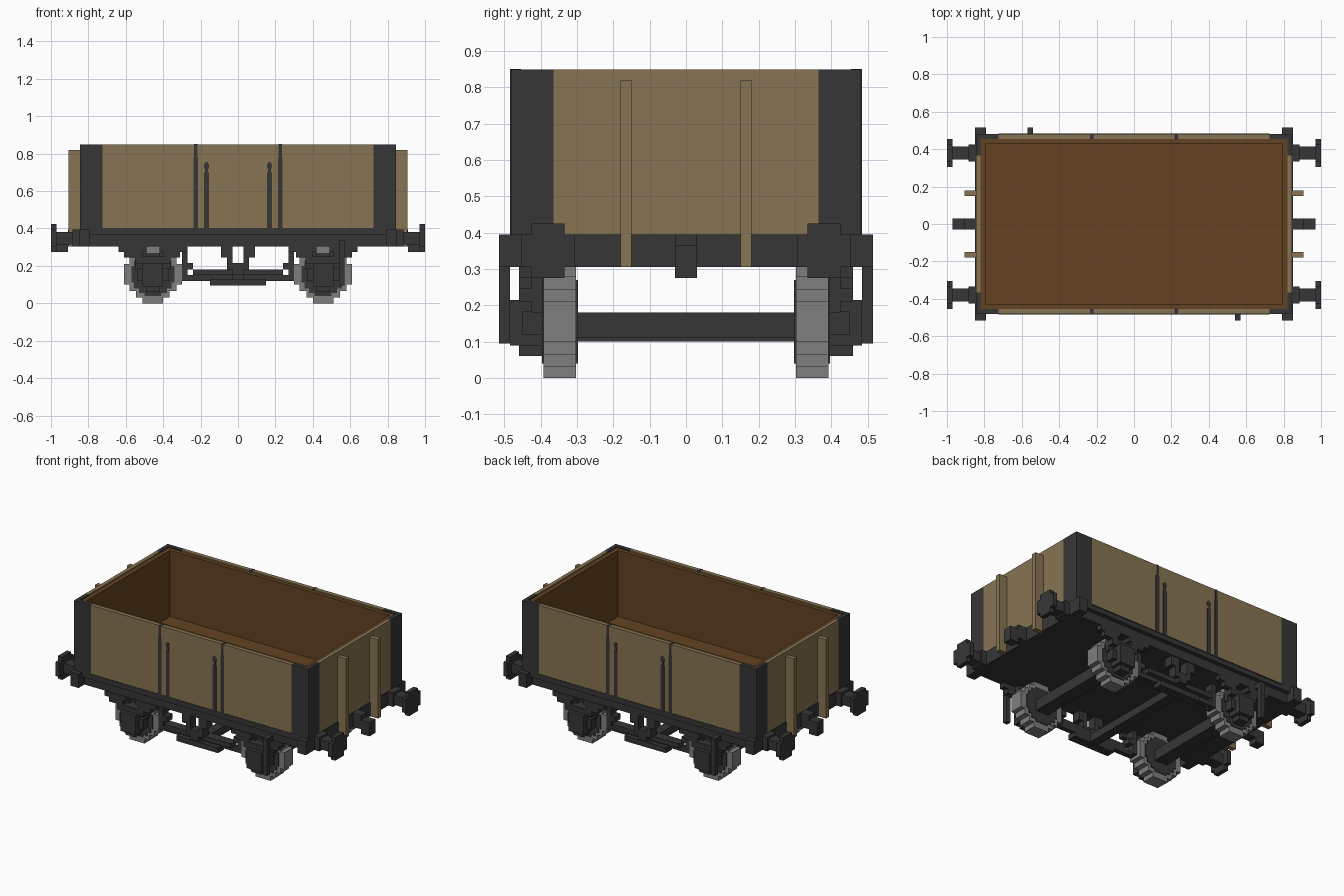
import bpy, bmesh

cube = bpy.data.objects.get("Cube")
if cube:
    bpy.data.objects.remove(cube, do_unlink=True)


def material(name, rgb):
    lin = [((c / 255 + 0.055) / 1.055) ** 2.4 for c in rgb] + [1.0]
    m = bpy.data.materials.new(name)
    m.use_nodes = True
    m.diffuse_color = lin
    m.node_tree.nodes["Principled BSDF"].inputs["Base Color"].default_value = lin
    return m


TAN = material("tan planks", (135, 116, 83))
BROWN = material("brown lining", (99, 66, 33))
IRON = material("dark iron", (54, 54, 54))
STEEL = material("grey steel", (127, 127, 127))


def finish(name, bm, mat):
    bmesh.ops.recalc_face_normals(bm, faces=bm.faces)
    me = bpy.data.meshes.new(name)
    bm.to_mesh(me)
    bm.free()
    me.materials.append(mat)
    ob = bpy.data.objects.new(name, me)
    bpy.context.collection.objects.link(ob)
    return ob


def boxes(name, mat, spans):
    """One object from boxes given as (x0, x1, y0, y1, z0, z1)."""
    bm = bmesh.new()
    for x0, x1, y0, y1, z0, z1 in spans:
        vs = bmesh.ops.create_cube(bm, size=1)["verts"]
        for v in vs:
            v.co = ((x0 + x1) / 2 + v.co.x * (x1 - x0),
                    (y0 + y1) / 2 + v.co.y * (y1 - y0),
                    (z0 + z1) / 2 + v.co.z * (z1 - z0))
    return finish(name, bm, mat)


def mirrored(spans, x=True, y=True):
    """Repeat box spans across x = 0 and/or y = 0."""
    out = list(spans)
    if x:
        out += [(-b, -a, c, d, e, f) for a, b, c, d, e, f in out]
    if y:
        out += [(a, b, -d, -c, e, f) for a, b, c, d, e, f in out]
    return out


def stepped_disc(name, mat, steps, centre, axis, t0, t1):
    """Extruded stair-edged disc; steps are (half width, half height), tallest first."""
    q = []
    for i, (w, h) in enumerate(steps):
        q.append((w, h))
        if i + 1 < len(steps):
            q.append((w, steps[i + 1][1]))
    outline = (q + [(w, -h) for w, h in reversed(q)]
               + [(-w, -h) for w, h in q] + [(-w, h) for w, h in reversed(q)])
    cu, cz = centre
    bm = bmesh.new()
    place = (lambda u, t, z: (u, t, z)) if axis == "Y" else (lambda u, t, z: (t, u, z))
    face = bm.faces.new([bm.verts.new(place(cu + u, t0, cz + z)) for u, z in outline])
    new = bmesh.ops.extrude_face_region(bm, geom=[face])["geom"]
    shift = place(0, t1 - t0, 0)
    bmesh.ops.translate(bm, vec=shift, verts=[v for v in new if isinstance(v, bmesh.types.BMVert)])
    return finish(name, bm, mat)


X, Y, TOP, DECK = 0.845, 0.482, 0.85, 0.395
XI, YI = 0.82, 0.455          # inner faces of the planked walls

# Planked walls between the corner irons
boxes("side_planks", TAN, mirrored([(-0.725, 0.725, YI, Y, DECK, TOP)], x=False))
boxes("end_planks", TAN, mirrored([(XI, X, -0.365, 0.365, DECK, TOP)], y=False))
boxes("end_stanchions", TAN, mirrored([(X, 0.905, 0.15, 0.18, 0.305, 0.82)]))

# Corner irons wrapping each corner
boxes("corner_irons", IRON, mirrored([(0.725, X, YI, Y, DECK, TOP),
                                      (XI, X, 0.365, YI, DECK, TOP)]))

# Door straps and the ledge along the foot of each side
boxes("door_straps", IRON, mirrored([
    (0.213, 0.238, YI - 0.001, Y + 0.003, DECK, 0.78),
    (0.217, 0.234, YI - 0.001, Y + 0.003, 0.78, TOP + 0.001),
    (0.156, 0.181, Y, Y + 0.003, DECK, 0.70),
    (0.161, 0.177, Y, Y + 0.003, 0.70, 0.72),
    (0.156, 0.181, Y, Y + 0.003, 0.72, 0.745),
    (0.161, 0.176, Y, Y + 0.003, 0.745, 0.755)]))
boxes("side_ledges", IRON, mirrored([(-0.725, 0.725, Y, Y + 0.003, DECK, 0.402)], x=False))

# Brown lining and floor of the tub
boxes("tub_lining", BROWN, mirrored([(-XI, XI, 0.43, YI, 0.4, 0.842)], x=False)
      + mirrored([(0.792, XI, -0.43, 0.43, 0.4, 0.842)], y=False))
boxes("tub_floor", BROWN, [(-XI, XI, -YI, YI, DECK, 0.41)])

# Underframe with wider headstocks
boxes("underframe", IRON, [(-0.79, 0.79, -Y, Y, 0.365, DECK),
                           (-0.79, 0.79, -0.455, 0.455, 0.305, 0.365)])
boxes("headstocks", IRON, mirrored([(0.79, 0.85, -0.515, 0.515, 0.305, DECK)], y=False))

# Coupling hooks
boxes("coupling_hooks", IRON, mirrored([(0.85, 0.91, -0.03, 0.03, 0.305, 0.395),
                                        (0.91, 0.97, -0.03, 0.03, 0.275, 0.365)], y=False))

# Buffers
BUFFER = [(0.045, 0.075), (0.075, 0.045)]
for sx in (-1, 1):
    for sy in (-1, 1):
        stepped_disc("buffer_head", IRON, BUFFER, (sy * 0.38, 0.35), "X", sx * 0.97, sx * 1.0)
boxes("buffer_shanks", IRON, mirrored([(0.85, 0.885, 0.335, 0.425, 0.305, 0.395),
                                       (0.885, 0.97, 0.345, 0.415, 0.315, 0.38)]))

# Wheels with dark centres
WHEEL = [(0.055, 0.155), (0.09, 0.125), (0.125, 0.09), (0.155, 0.055)]
CENTRE = [(0.045, 0.115), (0.075, 0.1), (0.1, 0.075), (0.115, 0.045)]
for sx in (-1, 1):
    for sy in (-1, 1):
        c = (sx * 0.455, 0.155)
        stepped_disc("wheel", STEEL, WHEEL, c, "Y", sy * 0.303, sy * 0.392)
        stepped_disc("wheel_centre", IRON, CENTRE, c, "Y", sy * 0.298, sy * 0.397)
boxes("axles", IRON, mirrored([(0.41, 0.5, -0.3, 0.3, 0.11, 0.18)], y=False))

# Axle guards, leaf springs and axle boxes
boxes("axle_guards", IRON, mirrored([(0.36, 0.55, 0.395, 0.425, 0.18, 0.25),
                                     (0.36, 0.42, 0.395, 0.425, 0.25, 0.305),
                                     (0.49, 0.55, 0.395, 0.425, 0.25, 0.305)]))
boxes("leaf_springs", IRON, mirrored([(0.27, 0.42, 0.425, 0.46, 0.275, 0.306),
                                      (0.49, 0.64, 0.425, 0.46, 0.275, 0.306),
                                      (0.31, 0.40, 0.425, 0.46, 0.245, 0.275),
                                      (0.51, 0.61, 0.425, 0.46, 0.245, 0.275),
                                      (0.36, 0.55, 0.425, 0.46, 0.21, 0.25)]))
boxes("axle_boxes", IRON, mirrored([(0.40, 0.51, 0.392, 0.485, 0.09, 0.215),
                                    (0.37, 0.54, 0.392, 0.45, 0.12, 0.185),
                                    (0.42, 0.49, 0.392, 0.46, 0.06, 0.09)]))

# Brake rigging: hangers, push rods, shoes and the cross shaft
boxes("brake_hangers", IRON, mirrored([(0.03, 0.09, 0.39, 0.45, 0.245, 0.305),
                                       (0.03, 0.06, 0.39, 0.45, 0.18, 0.245),
                                       (-0.03, 0.03, 0.39, 0.45, 0.15, 0.215)]))
boxes("brake_rods", IRON, mirrored([(0.03, 0.24, 0.36, 0.42, 0.15, 0.18),
                                    (0.0, 0.30, 0.36, 0.39, 0.12, 0.15),
                                    (0.0, 0.15, 0.36, 0.42, 0.095, 0.13)]))
boxes("brake_shoes", IRON, mirrored([(0.24, 0.30, 0.33, 0.39, 0.18, 0.215),
                                     (0.27, 0.30, 0.33, 0.39, 0.12, 0.275)]))
boxes("cross_shaft", IRON, [(-0.03, 0.03, -0.4, 0.4, 0.10, 0.15)])

# Brake lever guides, one at diagonally opposite corners
boxes("brake_lever_guides", IRON, [(0.54, 0.57, -0.515, -0.485, 0.095, 0.335),
                                   (0.54, 0.57, -0.485, -0.45, 0.305, 0.335),
                                   (-0.57, -0.54, 0.485, 0.515, 0.095, 0.335),
                                   (-0.57, -0.54, 0.45, 0.485, 0.305, 0.335)])
